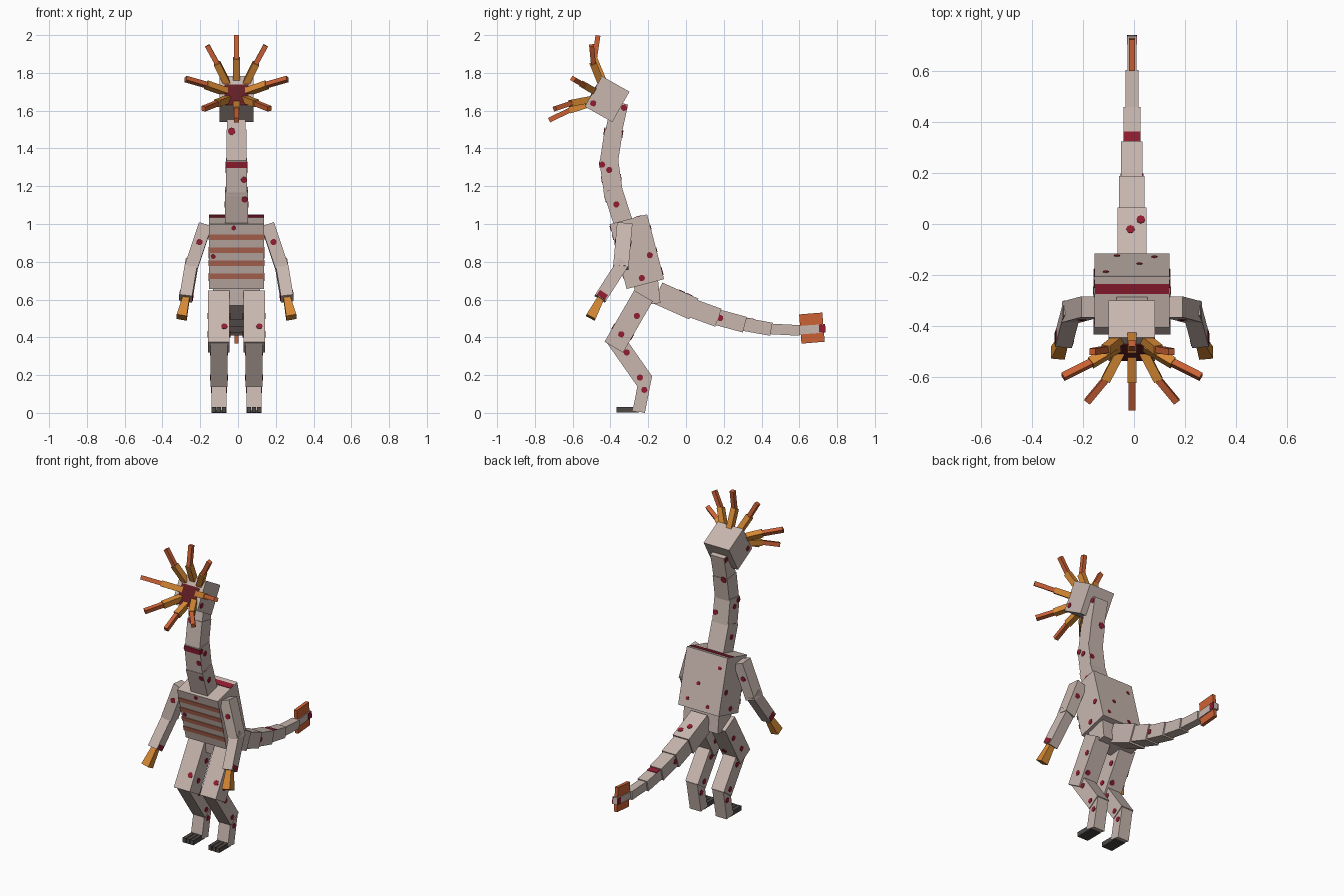
import bpy, bmesh
from mathutils import Vector, Matrix

old = bpy.data.objects.get("Cube")
if old:
    bpy.data.objects.remove(old, do_unlink=True)

MID = -0.008  # body centre line


def material(name, rgb):
    m = bpy.data.materials.new(name)
    m.use_nodes = True
    m.diffuse_color = (*rgb, 1)
    m.node_tree.nodes["Principled BSDF"].inputs["Base Color"].default_value = (*rgb, 1)
    return m


hide = material("pale hide", (0.58, 0.47, 0.43))
belly = material("belly stripe", (0.48, 0.15, 0.09))
red = material("crimson marking", (0.28, 0.012, 0.03))
mouth_red = material("dark mouth", (0.12, 0.013, 0.017))
amber = material("amber", (0.68, 0.25, 0.035))
orange = material("orange", (0.60, 0.12, 0.035))
dark = material("dark claw", (0.075, 0.065, 0.06))


def finish(name, bm, mat, matrix):
    bm.normal_update()
    mesh = bpy.data.meshes.new(name)
    bm.to_mesh(mesh)
    bm.free()
    mesh.materials.append(mat)
    ob = bpy.data.objects.new(name, mesh)
    ob.matrix_world = matrix
    bpy.context.scene.collection.objects.link(ob)
    return ob


frames = {}


def limb(name, p, q, width, depth, mat=hide, flare=1.0):
    """Box running from p to q, optionally wider at its far end."""
    p, q = Vector(p), Vector(q)
    z = (q - p).normalized()
    x = Vector((1, 0, 0))
    x = (x - z * x.dot(z)).normalized()
    y = z.cross(x)
    rot = Matrix((x, y, z)).transposed().to_4x4()
    size = Vector((width, depth, (q - p).length))
    bm = bmesh.new()
    bmesh.ops.create_cube(bm, size=1, matrix=Matrix.Diagonal((*size, 1)))
    for v in bm.verts:
        if v.co.z > 0:
            v.co.x *= flare
            v.co.y *= flare
    matrix = Matrix.Translation((p + q) / 2) @ rot
    frames[name] = (matrix, size)
    return finish(name, bm, mat, matrix)


def chain(name, points, widths, depths):
    """Row of overlapping boxes along the centre line."""
    for i, (w, d) in enumerate(zip(widths, depths)):
        a, b = [Vector((MID, *pt)) for pt in points[i:i + 2]]
        ext = (b - a).normalized() * 0.012
        limb(f"{name}_{i + 1}", a - (ext if i else ext * 0), b + ext, w, d)


def plate(part, axis, side, u, v, su, sv, mat=red, round_=False):
    """Thin marking on a part's face; u, v are fractions of the part's size."""
    matrix, size = frames[part]
    other = [k for k in range(3) if k != axis]
    c, s = [0, 0, 0], [0, 0, 0]
    c[axis], s[axis] = side * size[axis] / 2, 0.006
    for k, frac, ext in zip(other, (u, v), (su, sv)):
        c[k], s[k] = frac * size[k], ext
    bm = bmesh.new()
    if round_:
        bmesh.ops.create_cone(bm, cap_ends=True, segments=8, radius1=0.5, radius2=0.5, depth=1)
        turn = {0: Matrix.Rotation(1.5708, 4, "Y"), 1: Matrix.Rotation(1.5708, 4, "X"), 2: Matrix()}
        bmesh.ops.transform(bm, matrix=turn[axis], verts=bm.verts)
    else:
        bmesh.ops.create_cube(bm, size=1)
    bmesh.ops.transform(bm, matrix=Matrix.Diagonal((*s, 1)), verts=bm.verts)
    finish(part + "_marking", bm, mat, matrix @ Matrix.Translation(c))


def spot(part, axis, u, v, sides=(-1, 1), d=0.034):
    for side in sides:
        plate(part, axis, side, u, v, d, d, red, True)


# Torso and hips
limb("torso", (MID, -0.215, 0.682), (MID, -0.305, 1.025), 0.292, 0.205)
limb("hips", (MID, -0.2, 0.575), (MID, -0.215, 0.72), 0.25, 0.13)
for v in (-0.3, -0.1, 0.1, 0.3):
    plate("torso", 1, -1, 0, v, 0.298, 0.03, belly)
plate("torso", 2, 1, 0, 0.26, 0.29, 0.04)
for u, v in ((0.3, -0.1), (-0.05, -0.4)):
    spot("torso", 0, u, v)
for u, v in ((-0.35, 0.3), (0.1, -0.05), (0.3, -0.35), (-0.2, -0.4)):
    spot("torso", 1, u, v, (1,), 0.024)
spot("torso", 1, -0.05, 0.44, (-1,), 0.026)
spot("torso", 1, -0.42, 0, (-1,), 0.026)

# Neck
chain("neck", [(-0.33, 1.0), (-0.385, 1.17), (-0.408, 1.33), (-0.385, 1.48), (-0.352, 1.63)],
      [0.12, 0.112, 0.104, 0.098], [0.102, 0.1, 0.096, 0.088])
plate("neck_2", 1, -1, 0, 0.38, 0.112, 0.034)
for side in (-1, 1):
    plate("neck_2", 0, side, 0.05, -0.46, 0.07, 0.03)
spot("neck_1", 0, -0.05, 0.08)
spot("neck_2", 0, -0.05, 0.2)
spot("neck_2", 0, -0.38, 0.38)
spot("neck_4", 0, 0.3, 0.38)
spot("neck_3", 1, -0.25, 0.45, (-1, 1), 0.04)
spot("neck_2", 1, 0.35, -0.05, (-1, 1))
spot("neck_1", 1, 0.36, 0.3, (-1,))

# Head with the open mouth
limb("head", (MID, -0.345, 1.62), (MID, -0.49, 1.702), 0.182, 0.185)
plate("head", 2, 1, 0, -0.12, 0.126, 0.125, mouth_red)
spot("head", 0, -0.3, 0.32)

# Petals around the mouth: base, joint and tip of each
petals = [("upper", (0.05, -0.45, 1.745), (0.1, -0.49, 1.845), (0.155, -0.5, 1.945)),
          ("side", (0.055, -0.48, 1.7), (0.155, -0.54, 1.735), (0.27, -0.598, 1.768)),
          ("lower", (0.045, -0.5, 1.66), (0.1, -0.605, 1.64), (0.175, -0.695, 1.61)),
          ("top", (0, -0.435, 1.75), (0, -0.485, 1.87), (0, -0.466, 1.998)),
          ("bottom", (0, -0.5, 1.64), (0, -0.61, 1.605), (0, -0.725, 1.55))]
for name, *pts in petals:
    for side, word in ((1, "left"), (-1, "right")):
        if pts[0][0] == 0 and side < 0:
            continue
        a, b, c = [Vector((MID + side * x, y, z)) for x, y, z in pts]
        limb(f"{name}_petal_base_{word}", a, b + (b - a) * 0.06, 0.036, 0.036, amber)
        limb(f"{name}_petal_tip_{word}", b - (c - b) * 0.06, c, 0.026, 0.026, orange)

# Tail with fin
chain("tail", [(-0.15, 0.635), (0.03, 0.555), (0.16, 0.508), (0.3, 0.47), (0.44, 0.445),
               (0.59, 0.437), (0.725, 0.447)],
      [0.115, 0.1, 0.084, 0.068, 0.052, 0.034], [0.12, 0.1, 0.085, 0.07, 0.056, 0.045])
limb("tail_fin", (MID, 0.605, 0.444), (MID, 0.728, 0.454), 0.022, 0.155, orange)
for side in (-1, 1):
    plate("tail_6", 0, side, 0, 0.4, 0.042, 0.034)
plate("tail_4", 1, -1, 0, -0.2, 0.068, 0.038)
spot("tail_3", 0, 0, -0.3)
spot("tail_1", 1, 0.3, 0.25, (-1,))
spot("tail_1", 1, -0.05, 0.05, (-1,))

# Arms and legs
for s, word in ((1, "left"), (-1, "right")):
    def at(x, y, z):
        return Vector((MID + s * x, y, z))

    upper, fore, hand = [f"{word}_{n}" for n in ("upper_arm", "forearm", "hand")]
    limb(upper, at(0.165, -0.325, 0.995), at(0.24, -0.345, 0.77), 0.07, 0.082)
    limb(fore, at(0.235, -0.33, 0.8), at(0.268, -0.455, 0.605), 0.066, 0.066)
    limb(hand, at(0.266, -0.45, 0.61), at(0.29, -0.505, 0.505), 0.036, 0.036, amber, 1.5)
    spot(upper, 1, 0, -0.08, (-1, 1))
    plate(fore, 0, -s, 0, 0.42, 0.05, 0.03)
    plate(fore, 0, s, 0, 0.42, 0.05, 0.03)

    thigh, shin, ankle = [f"{word}_{n}" for n in ("thigh", "shin", "ankle")]
    limb(thigh, at(0.093, -0.225, 0.62), at(0.093, -0.382, 0.348), 0.114, 0.114)
    limb(shin, at(0.093, -0.378, 0.395), at(0.093, -0.217, 0.165), 0.09, 0.095)
    limb(ankle, at(0.093, -0.213, 0.195), at(0.093, -0.25, 0.006), 0.08, 0.066)
    for u, v in ((0.0, 0.25), (-0.2, -0.15)):
        spot(thigh, 0, u, v)
    spot(thigh, 1, 0.25, 0.2, (-1, 1))
    spot(shin, 0, -0.1, -0.15)
    spot(shin, 0, 0.1, 0.38)
    spot(ankle, 0, -0.1, -0.12)
    for i in (-1, 0, 1):
        limb(f"{word}_toe_{i + 2}", at(0.093 + i * 0.027, -0.25, 0.016),
             at(0.093 + i * 0.027, -0.368, 0.016), 0.023, 0.03, dark)
